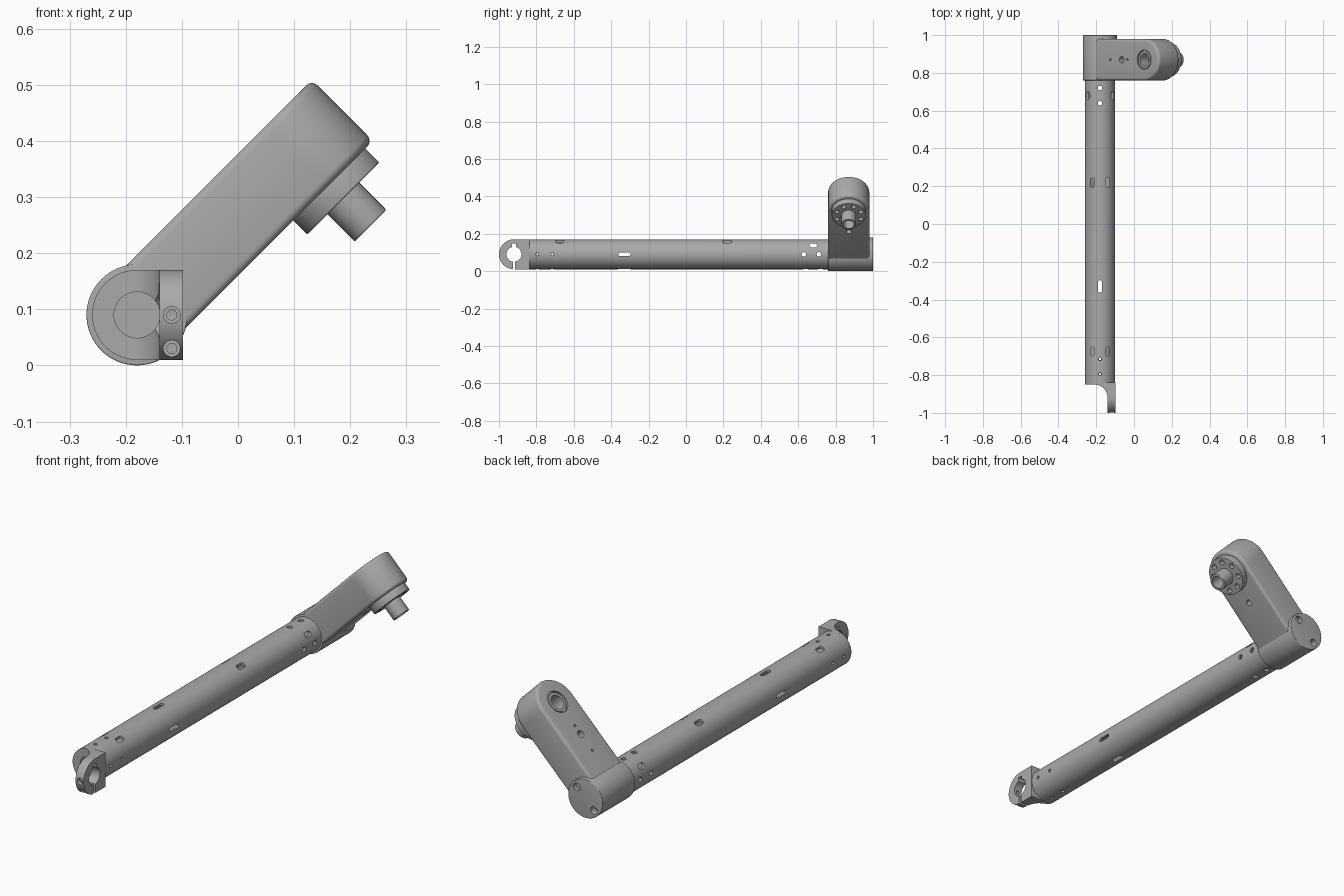
import bpy, bmesh, math
from mathutils import Matrix, Vector

cube = bpy.data.objects.get("Cube")
if cube:
    bpy.data.objects.remove(cube, do_unlink=True)

grey = bpy.data.materials.new("machined grey")
grey.use_nodes = True
grey.diffuse_color = (0.4, 0.4, 0.4, 1)
grey.node_tree.nodes["Principled BSDF"].inputs["Base Color"].default_value = grey.diffuse_color


def frame(a, b, c):
    return Matrix((a, b, c)).transposed()


X, Y, Z = Vector((1, 0, 0)), Vector((0, 1, 0)), Vector((0, 0, 1))
ALONG_X, ALONG_Y, ALONG_Z = frame(Y, Z, X), frame(Z, X, Y), frame(X, Y, Z)
ARM = frame((X + Z).normalized(), Y, (Z - X).normalized())
TX, TZ = -0.18, 0.09          # tube axis
AU, AY = 0.343, 0.87          # drive axis in the arm frame
CY = -0.92                    # clamp centre


def circle(a, b, r, n=48, start=0.0, sweep=2 * math.pi):
    steps = n if sweep > 6.28 else n + 1
    return [(a + r * math.cos(start + sweep * i / n), b + r * math.sin(start + sweep * i / n))
            for i in range(steps)]


def slot(a, b, length, width):
    r, h = width / 2, (length - width) / 2
    return (circle(a + h, b, r, 10, -math.pi / 2, math.pi)
            + circle(a - h, b, r, 10, math.pi / 2, math.pi))


def box(a0, a1, b0, b1):
    return [(a0, b0), (a1, b0), (a1, b1), (a0, b1)]


def prism(name, pts, axes, lo, hi, bevel=0.0):
    """Extrude a profile along the third axis of a frame, with softened rims."""
    bm = bmesh.new()
    ends = [[bm.verts.new(axes @ Vector((a, b, c))) for a, b in pts] for c in (lo, hi)]
    n = len(pts)
    caps = [bm.faces.new(ends[0][::-1]), bm.faces.new(ends[1])]
    for i in range(n):
        j = (i + 1) % n
        bm.faces.new((ends[0][i], ends[0][j], ends[1][j], ends[1][i]))
    bmesh.ops.recalc_face_normals(bm, faces=bm.faces)
    if bevel:
        rims = {e for f in caps for e in f.edges}
        bmesh.ops.bevel(bm, geom=list(rims), offset=bevel, segments=4, profile=0.5, affect='EDGES')
    mesh = bpy.data.meshes.new(name)
    bm.to_mesh(mesh)
    bm.free()
    mesh.materials.append(grey)
    ob = bpy.data.objects.new(name, mesh)
    bpy.context.collection.objects.link(ob)
    return ob


def combine(target, tool, operation='DIFFERENCE'):
    mod = target.modifiers.new("cut", 'BOOLEAN')
    mod.operation, mod.object, mod.solver = operation, tool, 'EXACT'
    bpy.context.view_layer.objects.active = target
    bpy.ops.object.modifier_apply(modifier=mod.name)
    bpy.data.objects.remove(tool, do_unlink=True)


def cut(target, pts, axes, lo, hi):
    combine(target, prism("cutter", pts, axes, lo, hi))


# Hollow tube
tube = prism("main_tube", circle(TZ, TX, 0.08, 64), ALONG_Y, -0.84, 0.77)
cut(tube, circle(TZ, TX, 0.07, 64), ALONG_Y, -0.9, 0.9)

# Rounded slots and fixing holes in the tube
for x in (TX - 0.04, TX + 0.04):
    for y, length in ((0.22, 0.05), (-0.675, 0.048)):
        cut(tube, [(x + b, y + a) for a, b in slot(0, 0, length, 0.022)], ALONG_Z, 0.1, 0.2)
cut(tube, [(TX + b, -0.33 + a) for a, b in slot(0, 0, 0.065, 0.02)], ALONG_Z, -0.1, 0.3)
cut(tube, slot(-0.33, TZ, 0.065, 0.018), ALONG_X, -0.4, 0.1)
cut(tube, slot(0.68, 0.137, 0.042, 0.02), ALONG_X, -0.4, 0.1)
for y, r in ((0.72, 0.012), (0.64, 0.012), (-0.715, 0.008), (-0.795, 0.008)):
    cut(tube, circle(TX, y, r, 16), ALONG_Z, -0.1, 0.3)
    cut(tube, circle(y - 0.01 if y > 0 else y, TZ, r, 16), ALONG_X, -0.4, 0.1)

# Clamp end: square-sided block on a round root, rounded at the tip
section = circle(TZ, TX, 0.08, 40, math.pi, -math.pi)
section = [(TZ + 0.08 * math.sin(t), TX - 0.08 * math.cos(t))
           for t in [-math.pi / 2 + math.pi * i / 40 for i in range(41)]]
section += [(0.17, -0.098), (0.01, -0.098)]
clamp = prism("clamp_end", section, ALONG_Y, -1.02, -0.838)
tip = circle(CY, TZ, 0.08, 32, math.pi / 2, math.pi) + [(-0.8, 0.01), (-0.8, 0.17)]
combine(clamp, prism("tip_shape", tip, ALONG_X, -0.4, 0.0), 'INTERSECT')
sweep = [(-0.3, -1.1), (-0.14, -1.1)] + circle(-0.21, CY, 0.07, 16, 0, math.pi / 2) + [(-0.3, -0.85)]
cut(clamp, sweep, ALONG_Z, -0.1, 0.3)
cut(clamp, circle(CY, TZ, 0.04), ALONG_X, -0.3, 0.0)
cut(clamp, box(CY - 0.006, CY + 0.006, -0.05, TZ), ALONG_X, -0.3, 0.0)
cut(clamp, box(CY - 0.01, CY + 0.01, TZ, 0.147), ALONG_X, -0.3, 0.0)
cut(clamp, circle(TZ, TX, 0.041), ALONG_Y, -0.98, -0.8)
for z in (0.09, 0.03):
    cut(clamp, circle(z, -0.118, 0.015, 24), ALONG_Y, -1.1, -0.98 if z > 0.05 else -0.945)
    cut(clamp, circle(z, -0.118, 0.009, 24), ALONG_Y, -1.1, -0.9)

# Plug that holds the clamp inside the tube
plug = prism("clamp_plug", circle(TZ, TX, 0.0695, 64), ALONG_Y, -0.845, -0.63)
cut(plug, circle(TZ, TX, 0.041), ALONG_Y, -0.9, -0.65)
for y in (-0.715, -0.795):
    for axes, a, b in ((ALONG_Z, TX, y), (ALONG_X, y, TZ)):
        cut(plug, circle(a, b, 0.006, 16), axes, -0.4, 0.3)

# Hub across the far end of the tube, with two recessed bolts
hub = prism("hub", circle(TZ, TX, 0.09, 64), ALONG_Y, 0.76, 1.0, 0.003)
for side in (-1, 1):
    d = side * 0.062 * math.sqrt(0.5)
    cut(hub, circle(TZ + d, TX + d, 0.018, 24), ALONG_Y, 0.96, 1.1)
    prism("hub_bolt", circle(TZ + d, TX + d, 0.011, 6), ALONG_Y, 0.955, 0.975)

# Slanted arm with a round end
outline = circle(AU, AY, 0.11, 40, -math.pi / 2, math.pi) + [(-0.06, AY + 0.11), (-0.06, AY - 0.11)]
arm = prism("slanted_arm", outline, ARM, 0.113, 0.267, 0.014)
cut(arm, circle(AU, AY, 0.052), ARM, 0.258, 0.3)
cut(arm, circle(AU, AY, 0.035), ARM, 0.2, 0.3)
cut(arm, circle(0.175, AY, 0.017, 24), ARM, 0.22, 0.3)
for u in (0.09, 0.218):
    cut(arm, circle(u, AY, 0.006, 16), ARM, 0.24, 0.3)
cut(arm, circle(0.184, AY, 0.014, 24), ARM, 0.0, 0.16)

# Bearing ring on the upper face
ring = prism("bearing_ring", circle(AU, AY, 0.046), ARM, 0.25, 0.264)
cut(ring, circle(AU, AY, 0.033), ARM, 0.2, 0.3)

# Output flange with a ring of bolt holes
flange = prism("output_flange", circle(AU, AY, 0.091, 64), ARM, 0.078, 0.12, 0.002)
for i in range(8):
    t = math.pi * (i + 0.5) / 4
    cut(flange, circle(AU + 0.069 * math.cos(t), AY + 0.069 * math.sin(t), 0.012, 20), ARM, 0.0, 0.1)

# Hollow output shaft
shaft = prism("output_shaft", circle(AU, AY, 0.04), ARM, 0.009, 0.12, 0.003)
cut(shaft, circle(AU, AY, 0.029), ARM, -0.1, 0.08)

# Smooth round walls, crisp edges
for ob in (tube, clamp, plug, hub, arm, ring, flange, shaft):
    bpy.ops.object.select_all(action='DESELECT')
    ob.select_set(True)
    bpy.context.view_layer.objects.active = ob
    bpy.ops.object.shade_smooth_by_angle(angle=math.radians(30))
